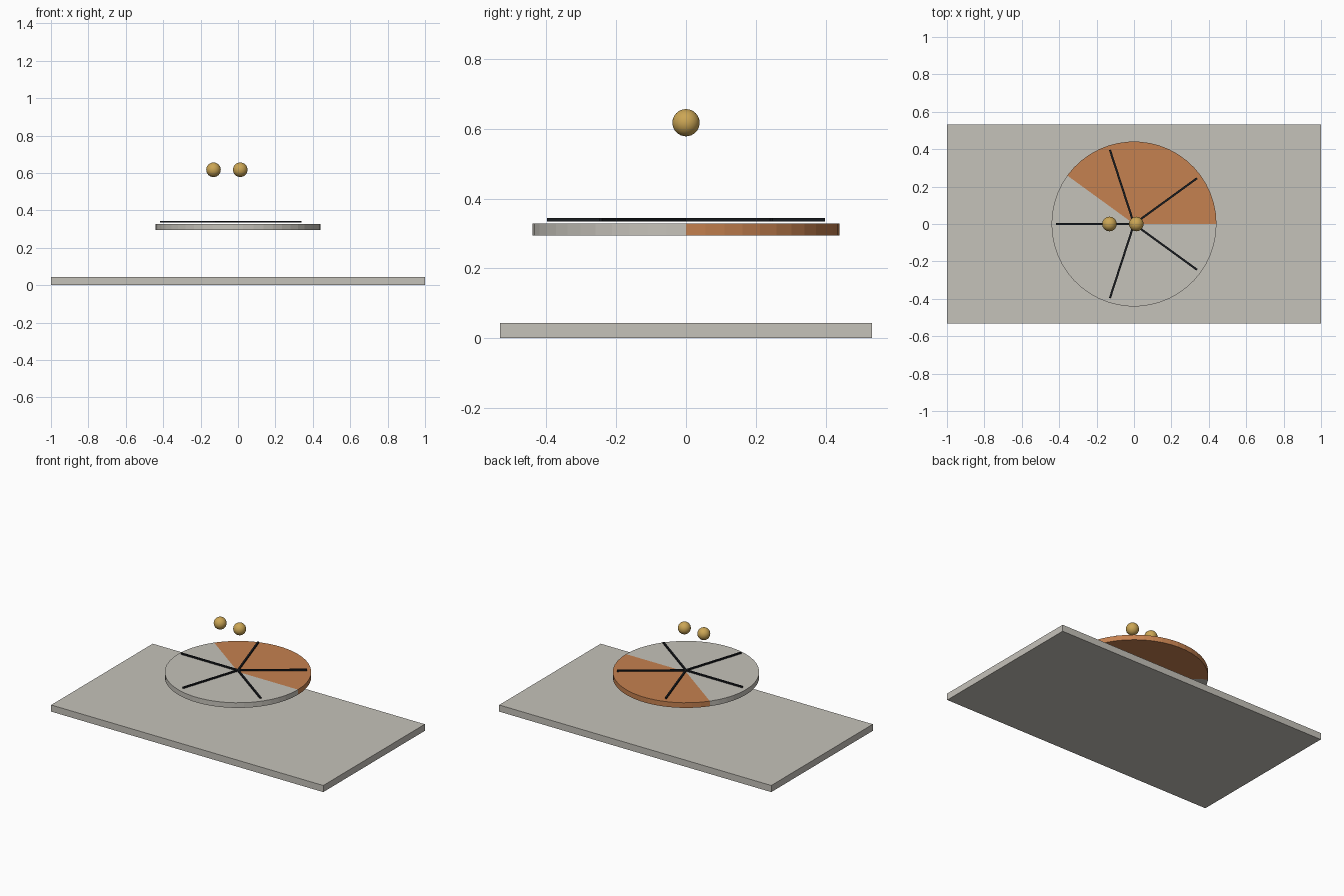
import bpy, bmesh
from math import cos, sin, pi, radians
from mathutils import Matrix

cube = bpy.data.objects.get("Cube")
if cube:
    bpy.data.objects.remove(cube, do_unlink=True)


def material(name, color):
    m = bpy.data.materials.new(name)
    m.use_nodes = True
    m.diffuse_color = (*color, 1)
    m.node_tree.nodes["Principled BSDF"].inputs["Base Color"].default_value = (*color, 1)
    return m


stone = material("warm grey", (0.56, 0.54, 0.49))
copper = material("copper orange", (0.56, 0.22, 0.08))
black = material("dark steel", (0.01, 0.012, 0.015))
gold = material("gold", (0.6, 0.38, 0.09))


def add(name, bm, *mats):
    mesh = bpy.data.meshes.new(name)
    bm.to_mesh(mesh)
    bm.free()
    for m in mats:
        mesh.materials.append(m)
    obj = bpy.data.objects.new(name, mesh)
    bpy.context.collection.objects.link(obj)
    return obj


def box(name, size, center, mat, turn=0):
    bm = bmesh.new()
    bmesh.ops.create_cube(bm, size=1)
    place = Matrix.Rotation(turn, 4, "Z") @ Matrix.Translation(center) @ Matrix.Diagonal((*size, 1))
    bmesh.ops.transform(bm, matrix=place, verts=bm.verts)
    return add(name, bm, mat)


# Base slab
box("base_slab", (2, 1.066, 0.044), (0, 0, 0.022), stone)

# Dial: pie sectors, the first two of five in copper
SECTORS, STEPS, RADIUS, LOW, HIGH = 5, 10, 0.441, 0.294, 0.328
count = SECTORS * STEPS
bm = bmesh.new()
hubs = [bm.verts.new((0, 0, z)) for z in (LOW, HIGH)]
rims = [[bm.verts.new((RADIUS * cos(2 * pi * i / count), RADIUS * sin(2 * pi * i / count), z))
         for i in range(count)] for z in (LOW, HIGH)]
for i in range(count):
    j = (i + 1) % count
    (a, b), (c, d) = [(rim[i], rim[j]) for rim in rims]
    for corners in ((hubs[0], b, a), (hubs[1], c, d), (a, b, d, c)):
        bm.faces.new(corners).material_index = int(i < 2 * STEPS)
add("dial_disc", bm, stone, copper)

# One thin pointer along the middle of each sector
for k in range(SECTORS):
    box(f"pointer_{k + 1}", (0.416, 0.011, 0.009), (0.208, 0, 0.339), black, radians(36 + 72 * k))

# Floating balls
for name, x in (("right_ball", -0.131), ("left_ball", 0.012)):
    bm = bmesh.new()
    bmesh.ops.create_uvsphere(bm, u_segments=32, v_segments=16, radius=0.039)
    bmesh.ops.translate(bm, vec=(x, 0, 0.617), verts=bm.verts)
    for f in bm.faces:
        f.smooth = True
    add(name, bm, gold)
